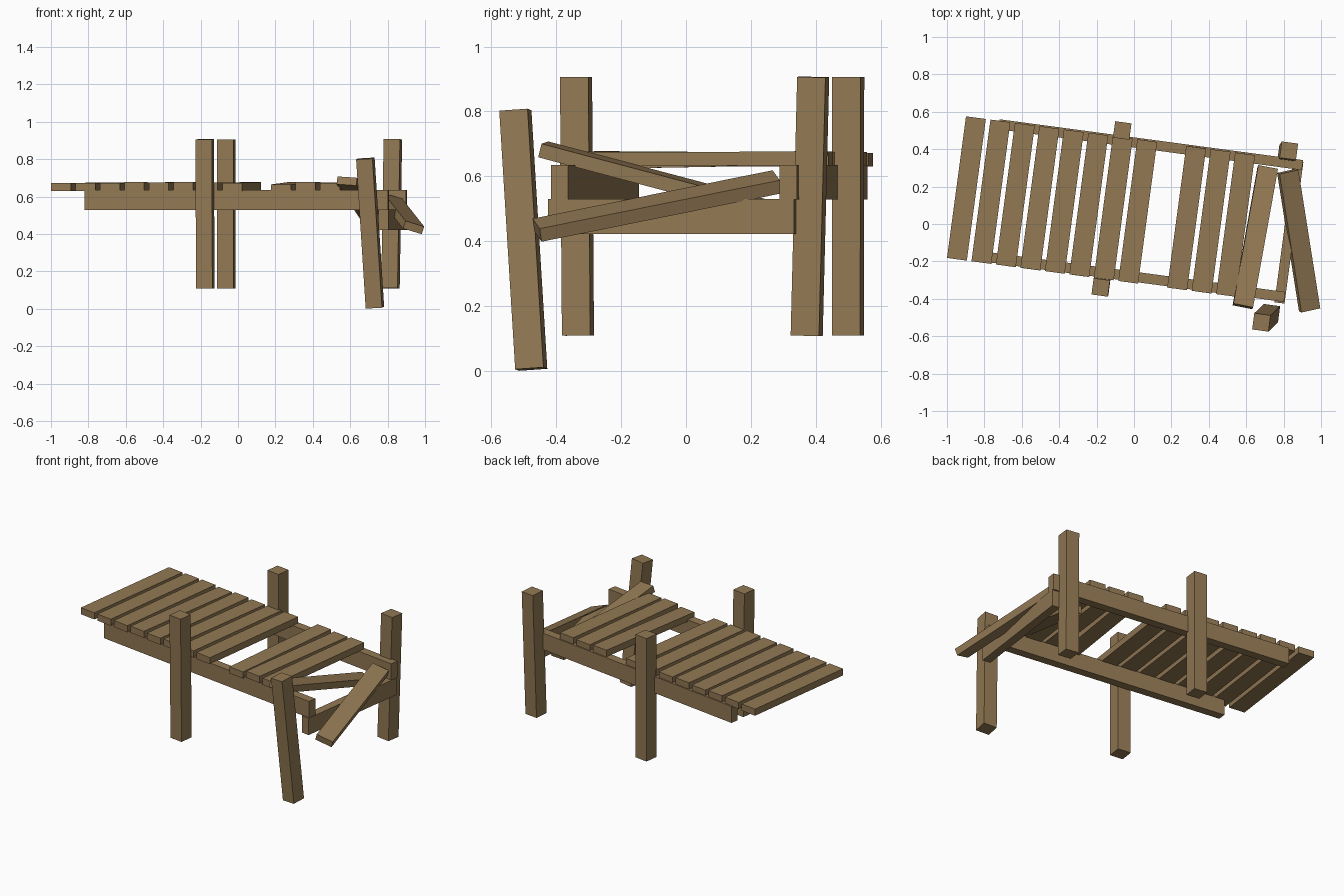
import bpy, bmesh, math
from mathutils import Vector, Matrix

if "Cube" in bpy.data.objects:
    bpy.data.objects.remove(bpy.data.objects["Cube"])

ANGLE = math.radians(-7.65)                      # whole jetty is turned slightly
U = Vector((math.cos(ANGLE), math.sin(ANGLE), 0))   # along the jetty
V = Vector((-U.y, U.x, 0))                          # across the jetty
UP = Vector((0, 0, 1))

wood = bpy.data.materials.new("weathered_wood")
wood.diffuse_color = (0.29, 0.19, 0.088, 1)
wood.use_nodes = True
wood.node_tree.nodes["Principled BSDF"].inputs["Base Color"].default_value = wood.diffuse_color


def timber(name, a, b, width, depth, roll=0, side=None):
    """Box running from a to b; roll lowers its right-hand edge."""
    a, b = Vector(a), Vector(b)
    d = (b - a).normalized()
    s = side.copy() if side else d.cross(UP)
    s = (s - d * s.dot(d)).normalized()
    n = s.cross(d)
    r = math.radians(roll)
    s, n = s * math.cos(r) - n * math.sin(r), n * math.cos(r) + s * math.sin(r)
    bm = bmesh.new()
    bmesh.ops.create_cube(bm, size=1)
    bmesh.ops.scale(bm, vec=(width, (b - a).length, depth), verts=bm.verts)
    mesh = bpy.data.meshes.new(name)
    bm.to_mesh(mesh)
    bm.free()
    mesh.materials.append(wood)
    obj = bpy.data.objects.new(name, mesh)
    bpy.context.collection.objects.link(obj)
    rot = Matrix((s, d, n)).transposed().to_4x4()
    obj.matrix_world = Matrix.Translation((a + b) / 2) @ rot
    return obj


# Deck planks, with one missing (slot 8) and slightly uneven heights
first = Vector((-0.896, 0.190, 0.651))
front_lift = [0, 0, 0, .005, .002, .005, .003, .001, 0, -.008, .005, .001]
back_lift = [0, .002, .003, -.002, .004, 0, .003, .004, 0, .006, 0, .004]
for i in range(12):
    if i == 8:
        continue
    c = first + U * 0.132 * i
    timber(f"deck_plank_{i + 1}", c - V * 0.382 + UP * front_lift[i],
           c + V * 0.382 + UP * back_lift[i], 0.107, 0.043)

# Loose planks at the collapsed end
timber("slipped_plank", (0.582, -0.440, 0.683), (0.715, 0.300, 0.487), 0.107, 0.043, 4)
timber("fallen_plank", (0.939, -0.459, 0.434), (0.822, 0.281, 0.583), 0.107, 0.043, 17)

# Long joists and the cross beam under their right ends
timber("front_joist", (-0.818, -0.172, 0.582), (0.805, -0.390, 0.582), 0.054, 0.107)
timber("back_joist", (-0.722, 0.533, 0.582), (0.901, 0.315, 0.582), 0.054, 0.107)
timber("cross_beam", (0.778, -0.422, 0.476), (0.879, 0.336, 0.476), 0.054, 0.109)

# Posts, the front right one having dropped and leaned outwards
posts = {
    "front_middle_post": ((-0.175, -0.333, 0.109), (-0.178, -0.339, 0.906)),
    "back_middle_post": ((-0.063, 0.499, 0.109), (-0.063, 0.500, 0.906)),
    "back_right_post": ((0.815, 0.372, 0.109), (0.828, 0.392, 0.906)),
    "front_right_leaning_post": ((0.732, -0.477, 0.006), (0.681, -0.526, 0.803)),
}
for name, (bottom, top) in posts.items():
    timber(name, bottom, top, 0.088, 0.088, side=U)
